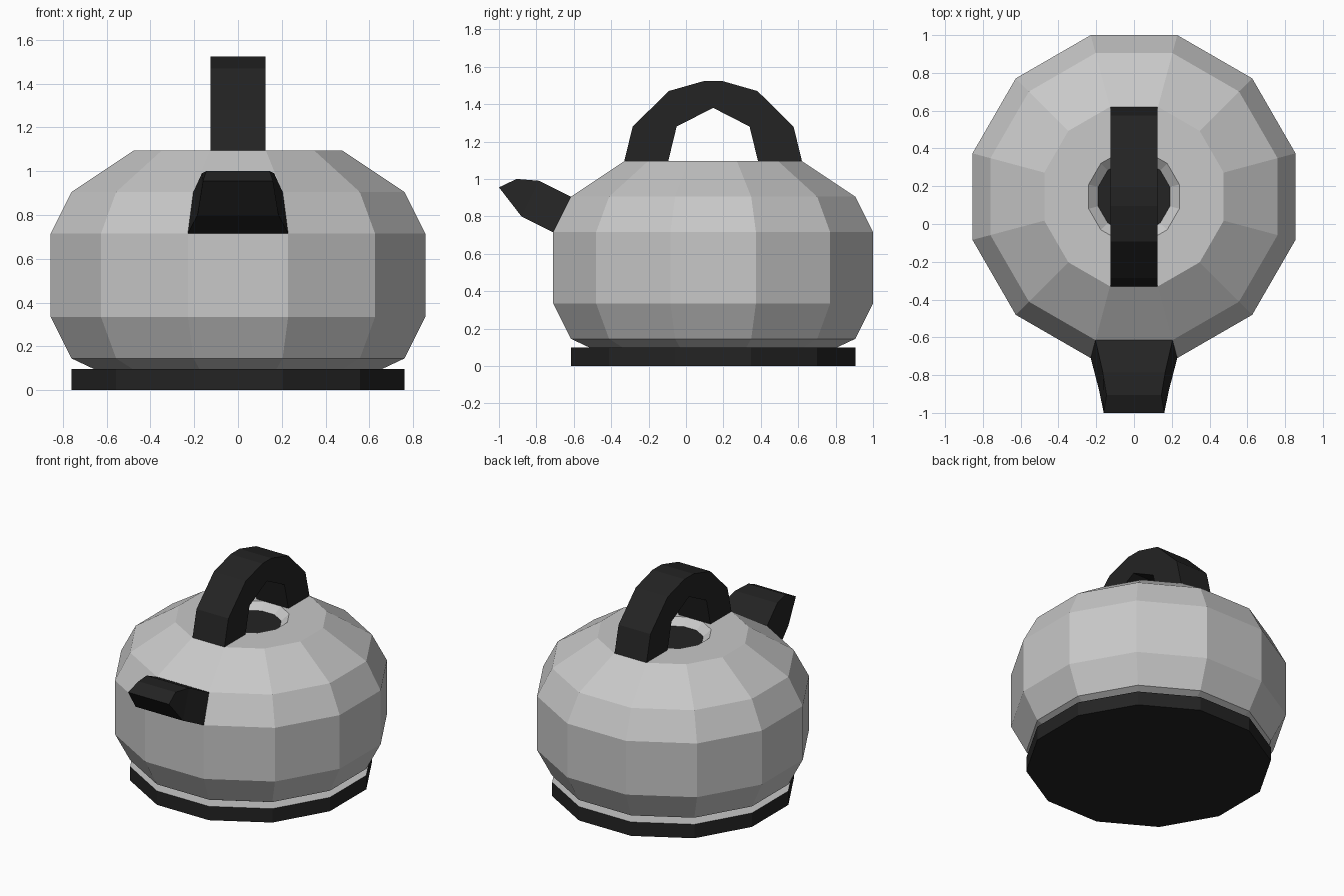
import bpy, bmesh, math

if "Cube" in bpy.data.objects:
    bpy.data.objects.remove(bpy.data.objects["Cube"])

CY = 0.145          # centre of the round body
SIDES = 12


def material(name, rgb):
    m = bpy.data.materials.new(name)
    m.diffuse_color = (*rgb, 1)
    m.use_nodes = True
    m.node_tree.nodes["Principled BSDF"].inputs["Base Color"].default_value = m.diffuse_color
    return m


grey = material("brushed_grey", (0.58, 0.58, 0.58))
black = material("black_plastic", (0.017, 0.017, 0.017))


def finish(bm, name, mats):
    me = bpy.data.meshes.new(name)
    bm.to_mesh(me)
    bm.free()
    for m in mats:
        me.materials.append(m)
    ob = bpy.data.objects.new(name, me)
    bpy.context.collection.objects.link(ob)
    return ob


def lathe(name, profile, mats, cap_start=False, cap_end=False, rule=None):
    """Twelve-sided turned shape; profile = (flat-to-centre distance, z)."""
    bm = bmesh.new()
    rings = []
    for a, z in profile:
        r = a / math.cos(math.pi / SIDES)
        rings.append([bm.verts.new((r * math.cos(2 * math.pi * (i + 0.5) / SIDES),
                                    CY + r * math.sin(2 * math.pi * (i + 0.5) / SIDES), z))
                      for i in range(SIDES)])
    for lo, hi in zip(rings, rings[1:]):
        for i in range(SIDES):
            j = (i + 1) % SIDES
            bm.faces.new((lo[i], lo[j], hi[j], hi[i]))
    if cap_start:
        bm.faces.new(rings[0][::-1])
    if cap_end:
        bm.faces.new(rings[-1])
    bm.normal_update()
    if rule:
        for f in bm.faces:
            f.material_index = rule(f)
    return finish(bm, name, mats)


# kettle body with sunken dark lid disc
lathe("body",
      [(0.66, 0.098), (0.76, 0.145), (0.855, 0.335), (0.855, 0.715),
       (0.76, 0.905), (0.475, 1.095), (0.24, 1.095), (0.19, 1.05)],
      [grey, black], cap_end=True,
      rule=lambda f: 1 if len(f.verts) == SIDES else 0)

# base plate: dark side and bottom, grey upper rim
lathe("base", [(0.76, 0.0), (0.76, 0.098), (0.66, 0.098)], [black, grey],
      cap_start=True, rule=lambda f: 1 if f.normal.z > 0.5 else 0)

# arched handle: half outline mirrored about the body centre, then extruded in x
outer = [(0.475, 1.095), (0.43, 1.28), (0.237, 1.47), (0.05, 1.523)]
inner = [(0.24, 1.095), (0.195, 1.28)]
outline = ([(-d, z) for d, z in outer] + outer[::-1]
           + inner + [(0, 1.38)] + [(-d, z) for d, z in inner[::-1]])
bm = bmesh.new()
face = bm.faces.new([bm.verts.new((-0.125, CY + d, z)) for d, z in outline])
ext = bmesh.ops.extrude_face_region(bm, geom=[face])
bmesh.ops.translate(bm, vec=(0.25, 0, 0),
                    verts=[v for v in ext["geom"] if isinstance(v, bmesh.types.BMVert)])
bmesh.ops.recalc_face_normals(bm, faces=bm.faces)
bmesh.ops.triangulate(bm, faces=[f for f in bm.faces if len(f.verts) > 4])
finish(bm, "handle", [black])

# spout: sections of (lower y, z, half width), (upper y, z, half width)
sections = [((-0.71, 0.715, 0.229), (-0.615, 0.905, 0.204)),
            ((-0.88, 0.80, 0.185), (-0.785, 0.99, 0.165)),
            ((-1.0, 0.955, 0.16), (-0.905, 1.0, 0.145))]
bm = bmesh.new()
loops = []
for (y0, z0, w0), (y1, z1, w1) in sections:
    loops.append([bm.verts.new(p) for p in
                  ((-w0, y0, z0), (w0, y0, z0), (w1, y1, z1), (-w1, y1, z1))])
for a, b in zip(loops, loops[1:]):
    for i in range(4):
        j = (i + 1) % 4
        bm.faces.new((a[i], a[j], b[j], b[i]))
bm.faces.new(loops[0])
bm.faces.new(loops[-1])
bmesh.ops.recalc_face_normals(bm, faces=bm.faces)
# root cap lies on the body facet, so it is left open
root = [f for f in bm.faces if all(v.co.y > -0.72 for v in f.verts)]
bmesh.ops.delete(bm, geom=root, context='FACES_ONLY')
finish(bm, "spout", [black])
